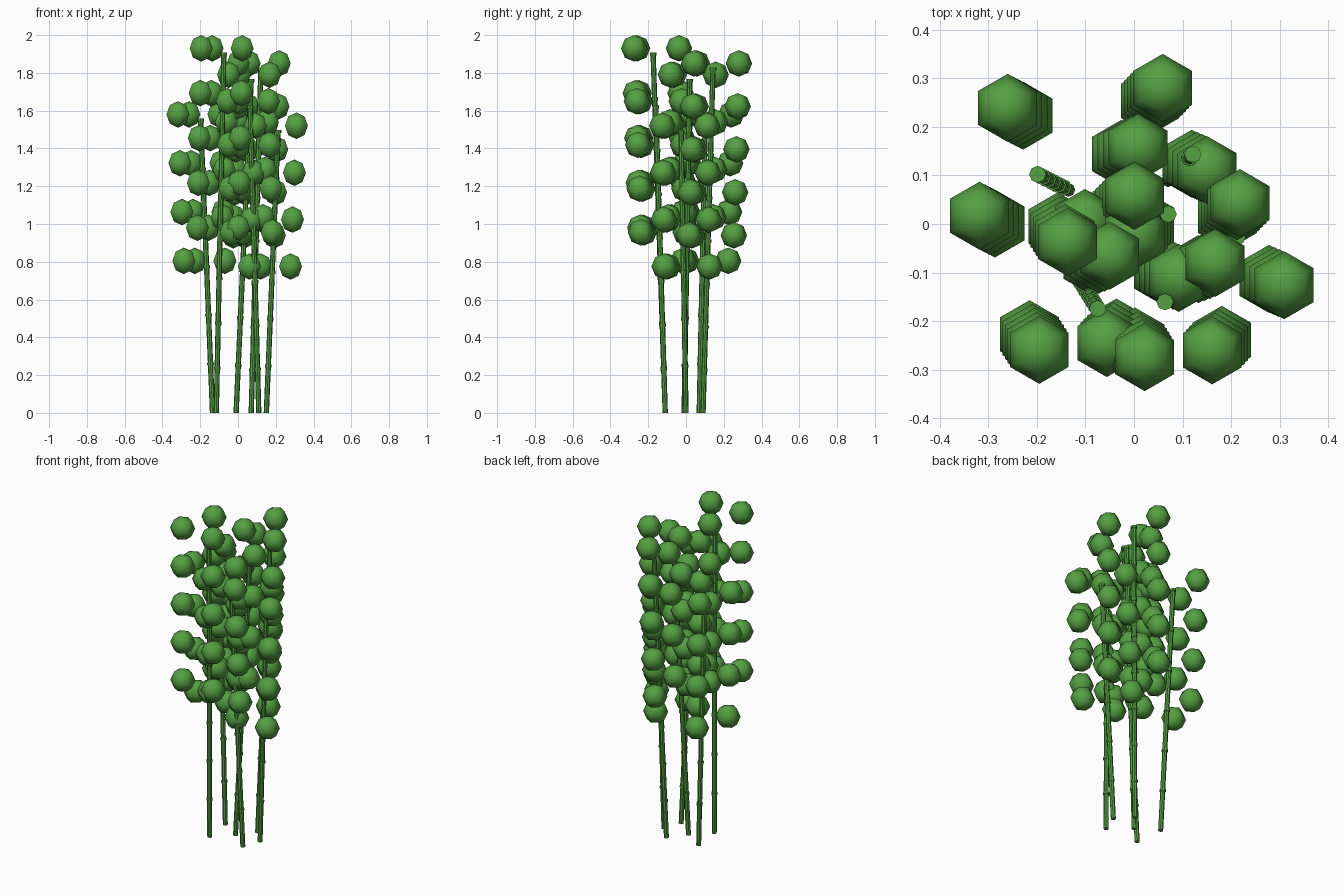
import bpy, bmesh
from mathutils import Vector, Matrix

if "Cube" in bpy.data.objects:
    bpy.data.objects.remove(bpy.data.objects["Cube"])

green = bpy.data.materials.new("leaf green")
green.diffuse_color = (0.09, 0.35, 0.055, 1)
green.use_nodes = True
green.node_tree.nodes["Principled BSDF"].inputs["Base Color"].default_value = green.diffuse_color

# each stalk: base x,y, top x,y, height, number of segments
STALKS = [
    (-0.135, 0.07, -0.198, 0.102, 1.55, 6),
    (-0.115, -0.11, -0.075, -0.174, 1.90, 8),
    (0.07, 0.09, 0.121, 0.143, 1.82, 8),
    (-0.01, -0.01, 0.07, 0.02, 1.76, 7),
    (0.11, -0.11, 0.064, -0.16, 1.62, 7),
    (0.15, 0.0, 0.212, -0.026, 1.49, 6),
]
# leaf clumps around every upper node
OFFSETS = [(-0.062, 0.137), (-0.12, -0.085), (0.097, -0.10)]


def finish(bm, name, smooth):
    me = bpy.data.meshes.new(name)
    bm.to_mesh(me)
    bm.free()
    me.materials.append(green)
    for p in me.polygons:
        p.use_smooth = smooth
    ob = bpy.data.objects.new(name, me)
    bpy.context.collection.objects.link(ob)
    return ob


def rod(bm, a, b, r, sides=8):
    d = b - a
    m = Matrix.Translation((a + b) / 2) @ Vector((0, 0, 1)).rotation_difference(d).to_matrix().to_4x4()
    bmesh.ops.create_cone(bm, cap_ends=True, segments=sides, radius1=r, radius2=r,
                          depth=d.length, matrix=m)


for i, (bx, by, tx, ty, h, n) in enumerate(STALKS, 1):
    base, top = Vector((bx, by, 0)), Vector((tx, ty, h))
    axis = (top - base).normalized()

    # leaning cane with a raised ring at every node
    bm = bmesh.new()
    rod(bm, base, top, 0.014)
    for k in range(1, n + 1):
        p = base.lerp(top, k / n)
        rod(bm, p - axis * 0.008, p + axis * 0.008, 0.0175)
    finish(bm, f"cane_{i}", False)

    # round leaf clumps on the upper half
    bm = bmesh.new()
    for k in range((n + 1) // 2, n + 1):
        p = base.lerp(top, k / n)
        for ox, oy in OFFSETS:
            c = p + Vector((ox, oy, 0.03))
            bmesh.ops.create_uvsphere(bm, u_segments=6, v_segments=4, radius=0.07,
                                      matrix=Matrix.Translation(c))
    finish(bm, f"leaf_clumps_{i}", True)
